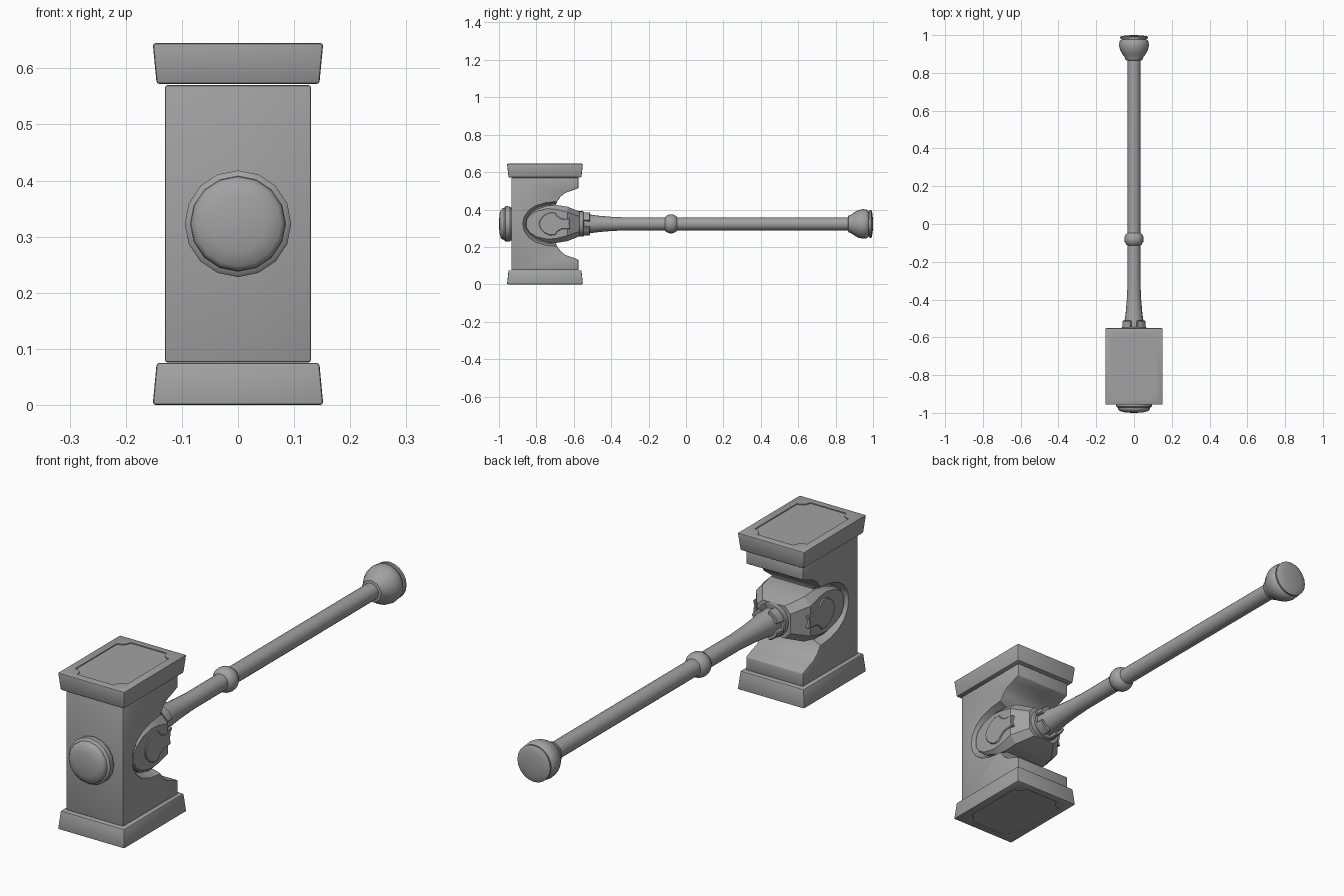
import bpy, bmesh, math

cube = bpy.data.objects.get("Cube")
if cube:
    bpy.data.objects.remove(cube, do_unlink=True)

ZC = 0.323      # height of the handle axis
YC = -0.754     # middle of the head along y
QUAD = ((1, 1), (-1, 1), (-1, -1), (1, -1))
stone = bpy.data.materials.new("stone grey")
stone.use_nodes = True
GREY = (0.36, 0.36, 0.36, 1)
stone.diffuse_color = GREY
stone.node_tree.nodes["Principled BSDF"].inputs["Base Color"].default_value = GREY


def loft(name, rings):
    """Skin equal-sized rings of points and close both ends."""
    bm = bmesh.new()
    loops = [[bm.verts.new(p) for p in r] for r in rings]
    n = len(loops[0])
    for a, b in zip(loops, loops[1:]):
        for i in range(n):
            j = (i + 1) % n
            bm.faces.new((a[i], a[j], b[j], b[i]))
    bm.faces.new(loops[0])
    bm.faces.new(loops[-1])
    bmesh.ops.recalc_face_normals(bm, faces=bm.faces)
    me = bpy.data.meshes.new(name)
    bm.to_mesh(me)
    bm.free()
    me.materials.append(stone)
    ob = bpy.data.objects.new(name, me)
    bpy.context.collection.objects.link(ob)
    return ob


def lathe(name, profile, sides):
    """Turn (y, radius) points round the handle axis."""
    step = 2 * math.pi / sides
    return loft(name, [[(r * math.sin(i * step), y, ZC + r * math.cos(i * step))
                        for i in range(sides)] for y, r in profile])


def slab(name, outline, x0, x1):
    """Extrude a (y, z) outline along x."""
    return loft(name, [[(x, y, z) for y, z in outline] for x in (x0, x1)])


def activate(ob):
    bpy.ops.object.select_all(action='DESELECT')
    ob.select_set(True)
    bpy.context.view_layer.objects.active = ob


def bevel(ob, width, segments=2):
    activate(ob)
    m = ob.modifiers.new("bevel", 'BEVEL')
    m.width, m.segments = width, segments
    m.limit_method, m.angle_limit = 'ANGLE', math.radians(35)
    bpy.ops.object.modifier_apply(modifier=m.name)


def cut(ob, cutter):
    activate(ob)
    m = ob.modifiers.new("cut", 'BOOLEAN')
    m.operation, m.solver, m.object = 'DIFFERENCE', 'EXACT', cutter
    bpy.ops.object.modifier_apply(modifier=m.name)
    bpy.data.objects.remove(cutter, do_unlink=True)


def smooth(ob, angle=35):
    activate(ob)
    bpy.ops.object.shade_smooth_by_angle(angle=math.radians(angle))


def mirror_z(half):
    """Complete an outline given as (y, height above the axis)."""
    return ([(y, ZC + h) for y, h in half]
            + [(y, ZC - h) for y, h in reversed(half) if h > 0])


# Head block with a scooped back
back = [(-0.70, 0.0), (-0.70, 0.09), (-0.69, 0.118), (-0.67, 0.146),
        (-0.645, 0.166), (-0.61, 0.178), (-0.575, 0.192), (-0.575, 0.247), (-0.933, 0.247)]
head = slab("head_block", mirror_z(back), -0.13, 0.13)
bevel(head, 0.004)

# Sloped hollows in the head sides around the socket
hollow = [(-0.862, 0.0), (-0.855, 0.035), (-0.832, 0.068), (-0.80, 0.090),
          (-0.75, 0.106), (-0.70, 0.112), (-0.60, 0.112)]
for s in (-1, 1):
    rings = []
    for x, k in ((0.095, 0.96), (0.14, 1.10)):
        rings.append([(s * x, -0.70 + (y + 0.70) * k, ZC + (z - ZC) * k)
                      for y, z in mirror_z(hollow)])
    cut(head, loft("hollow_cutter", rings))
smooth(head)

# Striking caps, each with a shallow panel whose corners are scooped
panel = []
for sx, sy in QUAD:
    corner = []
    for i in range(5):
        a = math.radians(90 - 90 * i / 4)
        corner.append((sx * (0.118 - 0.036 * math.cos(a)),
                       YC + sy * (0.172 - 0.036 * math.sin(a))))
    panel += corner if sx * sy > 0 else corner[::-1]

for name, z_out, z_in in (("bottom_cap", 0.0, 0.075), ("top_cap", 0.645, 0.572)):
    d = 1 if z_in > z_out else -1
    cap = loft(name, [[(sx * hx, YC + sy * hy, z) for sx, sy in QUAD]
                      for z, hx, hy in ((z_out, 0.152, 0.203), (z_in, 0.145, 0.195))])
    bevel(cap, 0.005)
    cut(cap, loft("panel_cutter", [[(x, y, z_out + d * h) for x, y in panel]
                                   for h in (-0.01, 0.004)]))
    smooth(cap)

# Socket: chamfered block from stations of (y, half width, half height, chamfer)
stations = [(-0.853, 0.122, 0.022, 0.003), (-0.835, 0.124, 0.052, 0.006),
            (-0.80, 0.124, 0.078, 0.010), (-0.74, 0.124, 0.098, 0.016),
            (-0.69, 0.124, 0.101, 0.024), (-0.633, 0.124, 0.092, 0.030),
            (-0.57, 0.076, 0.066, 0.026)]
rings = []
for y, w, h, c in stations:
    pts = [(w, h - c), (w - c, h), (c - w, h), (-w, h - c),
           (-w, c - h), (c - w, -h), (w - c, -h), (w, c - h)]
    rings.append([(x, y, ZC + z) for x, z in pts])
smooth(loft("socket", rings), 25)

# Raised emblem on each side of the socket
emblem = [(-0.787, 0.0), (-0.778, 0.026), (-0.757, 0.048), (-0.73, 0.061), (-0.70, 0.060),
          (-0.688, 0.042), (-0.665, 0.028), (-0.618, 0.026), (-0.624, 0.0)]
for side, s in (("right", -1), ("left", 1)):
    plate = slab(side + "_emblem", mirror_z(emblem), s * 0.10, s * 0.129)
    bevel(plate, 0.003, 1)
    smooth(plate)

# Collar with four teeth gripping the handle
smooth(lathe("collar", [(-0.59, 0.068), (-0.55, 0.068), (-0.546, 0.064)], 24))
for q in range(4):
    arc = [math.radians(45 + 90 * q - 29 + 58 * i / 4) for i in range(5)]
    rings = []
    for y, r in ((-0.56, 0.067), (-0.512, 0.064)):
        rings.append([(k * math.cos(a), y, ZC + k * math.sin(a))
                      for k, line in ((r, arc), (0.04, arc[::-1])) for a in line])
    tooth = loft("collar_tooth_%d" % (q + 1), rings)
    bevel(tooth, 0.003, 1)
    smooth(tooth)

# Handle, its middle ring, the pommel and the front knob
turned = {
    "handle": [(-0.58, 0.056), (-0.52, 0.051), (-0.47, 0.044), (-0.40, 0.038),
               (-0.31, 0.034), (0.88, 0.034)],
    "handle_ring": [(-0.113, 0.034), (-0.108, 0.041), (-0.094, 0.049), (-0.08, 0.051),
                    (-0.066, 0.049), (-0.052, 0.041), (-0.047, 0.034)],
    "pommel": [(0.866, 0.034), (0.868, 0.044), (0.882, 0.049), (0.90, 0.062),
               (0.922, 0.074), (0.945, 0.079), (0.966, 0.077), (0.974, 0.070),
               (0.976, 0.066), (0.981, 0.066), (0.982, 0.074), (0.990, 0.075),
               (0.994, 0.068), (0.998, 0.045), (1.0, 0.012)],
    "front_knob": [(-0.925, 0.086), (-0.937, 0.088), (-0.942, 0.094), (-0.965, 0.095),
                   (-0.970, 0.090), (-0.972, 0.085), (-0.982, 0.084), (-0.990, 0.076),
                   (-0.997, 0.050), (-1.0, 0.012)],
}
for name, profile in turned.items():
    smooth(lathe(name, profile, 16 if name == "front_knob" else 20), 45)
